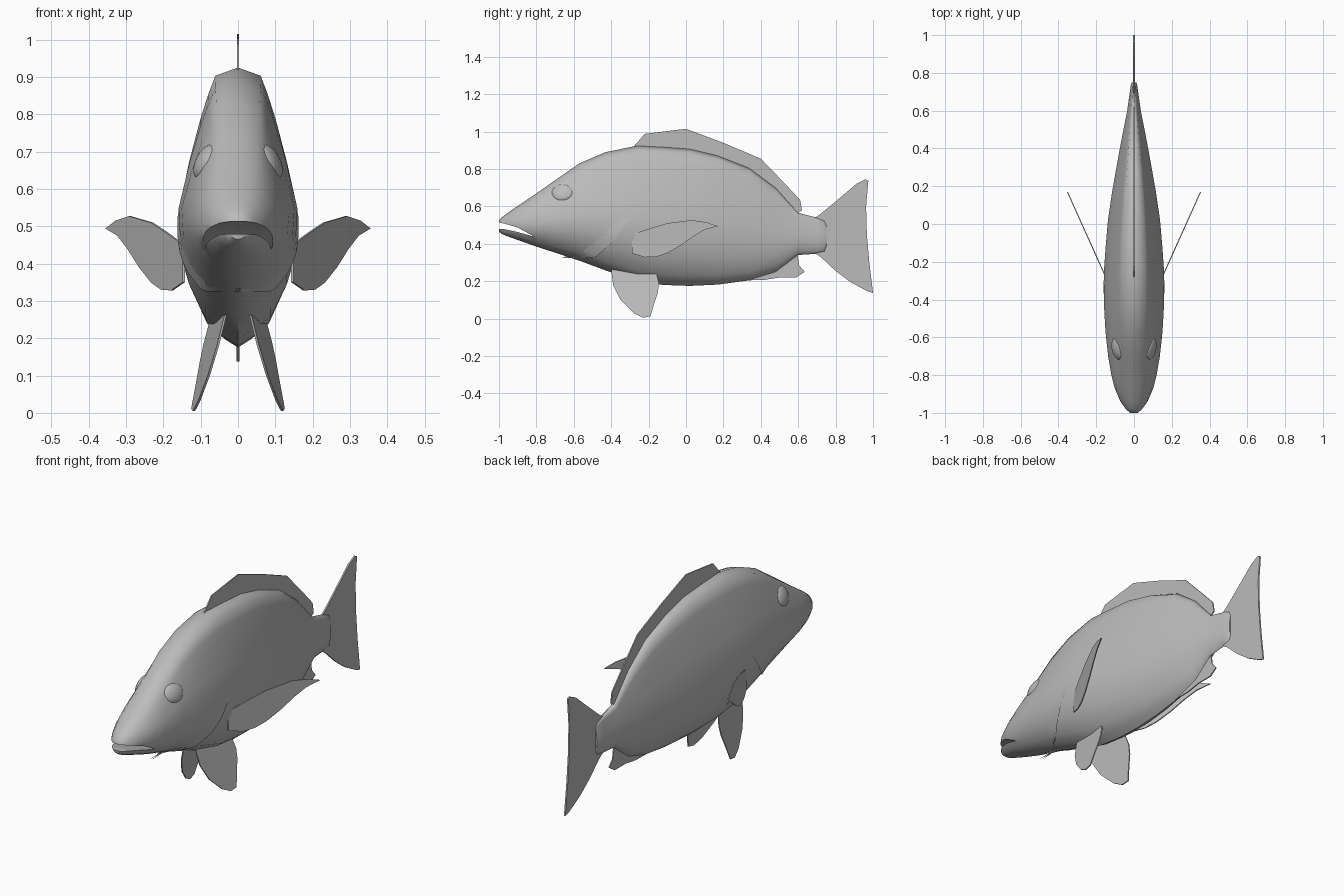
import bpy, bmesh, math
from mathutils import Euler

cube = bpy.data.objects.get("Cube")
if cube:
    bpy.data.objects.remove(cube, do_unlink=True)

grey = bpy.data.materials.new("plain grey")
grey.use_nodes = True
grey.diffuse_color = (0.5, 0.5, 0.5, 1)
grey.node_tree.nodes["Principled BSDF"].inputs["Base Color"].default_value = grey.diffuse_color


def add_mesh(name, verts, faces, angle=50):
    """Make an object with consistent normals and smooth shading by angle."""
    mesh = bpy.data.meshes.new(name)
    mesh.from_pydata(verts, [], faces)
    bm = bmesh.new()
    bm.from_mesh(mesh)
    bmesh.ops.recalc_face_normals(bm, faces=bm.faces)
    bm.to_mesh(mesh)
    bm.free()
    mesh.materials.append(grey)
    obj = bpy.data.objects.new(name, mesh)
    bpy.context.collection.objects.link(obj)
    smooth(obj, angle)
    return obj


def activate(obj):
    bpy.ops.object.select_all(action='DESELECT')
    obj.select_set(True)
    bpy.context.view_layer.objects.active = obj


def smooth(obj, angle):
    activate(obj)
    bpy.ops.object.shade_smooth_by_angle(angle=math.radians(angle))


def lerp_table(table, key):
    """Read an ascending table at key, with straight lines between rows."""
    key = min(max(key, table[0][0]), table[-1][0])
    for low, high in zip(table, table[1:]):
        if key <= high[0]:
            t = (key - low[0]) / (high[0] - low[0])
            return [a + (b - a) * t for a, b in zip(low[1:], high[1:])]


# Body stations: y, top, bottom, half width
STATIONS = [
    (-1, .525, .465, .025), (-.98, .545, .45, .045), (-.94, .575, .435, .072),
    (-.87, .622, .41, .102), (-.8, .67, .385, .12), (-.7, .74, .353, .137),
    (-.57, .83, .31, .151), (-.43, .89, .258, .159), (-.26, .925, .2, .16),
    (-.12, .918, .18, .15), (.02, .908, .175, .138), (.17, .872, .182, .116),
    (.34, .805, .205, .086), (.48, .7, .248, .06), (.6, .565, .34, .036),
    (.7, .54, .347, .022), (.74, .525, .355, .016), (.75, .5, .38, .012)]
# Cross-section: height fraction, width fraction
SECTION = [(0, 0), (.03, .25), (.08, .55), (.2, .82), (.31, .97), (.46, 1),
           (.65, .82), (.81, .63), (.9, .5), (.97, .38), (1, 0)]


def width_at(y, fraction):
    """Half width of the body; the snout blends to an ellipse."""
    half = lerp_table(STATIONS, y)[2]
    blend = min(max((-.6 - y) / .35, 0), 1)
    oval = 2 * math.sqrt(max(fraction * (1 - fraction), 0))
    return half * (lerp_table(SECTION, fraction)[0] * (1 - blend) + oval * blend)


def prism(name, outline, thickness, x_at, angle=30):
    """Thin plate from a (y, z) outline; x_at places it sideways."""
    n = len(outline)
    verts = [(x_at(y, z) + s * thickness / 2, y, z) for s in (-1, 1) for y, z in outline]
    faces = [range(n), range(n, 2 * n)]
    faces += [(i, (i + 1) % n, n + (i + 1) % n, n + i) for i in range(n)]
    return add_mesh(name, verts, faces, angle)


# Body loft
verts, faces = [], []
fractions = [row[0] for row in SECTION]
for y, top, bottom, _ in STATIONS:
    side = [(width_at(y, f), y, bottom + f * (top - bottom)) for f in fractions]
    verts += side + [(-x, y, z) for x, y, z in side[-2:0:-1]]
ring = 2 * len(SECTION) - 2
for s in range(len(STATIONS) - 1):
    for i in range(ring):
        a, b = s * ring + i, s * ring + (i + 1) % ring
        faces.append((a, b, b + ring, a + ring))
faces += [range(ring), range(len(verts) - ring, len(verts))]
body = add_mesh("body", verts, faces)

# Mouth opening cut as a wedge
cutter = prism("mouth_cutter", [(-1.1, .53), (-.97, .508), (-.9, .487), (-.81, .438),
                                (-.9, .463), (-.97, .478), (-1.1, .482)], 1, lambda y, z: 0)
cutter.hide_render = True
cut = body.modifiers.new("mouth", 'BOOLEAN')
cut.object = cutter
cut.operation = 'DIFFERENCE'
cut.solver = 'EXACT'
activate(body)
bpy.ops.object.modifier_apply(modifier=cut.name)
bpy.data.objects.remove(cutter, do_unlink=True)
smooth(body, 50)

# Fins on the centre line
prism("dorsal_fin", [(-.28, .92), (-.22, .988), (0, 1.015), (.2, .94), (.4, .855),
                     (.54, .71), (.61, .635), (.62, .58), (.59, .56), (.47, .69),
                     (.33, .79), (.16, .85), (0, .88)], .006, lambda y, z: 0)
prism("anal_fin", [(.3, .204), (.42, .207), (.5, .22), (.59, .22), (.635, .25),
                   (.605, .285), (.595, .35), (.48, .3), (.38, .24)], .006, lambda y, z: 0)
prism("tail_fin", [(.66, .52), (.72, .56), (.84, .66), (.91, .72), (.96, .745),
                   (.975, .738), (.963, .6), (.967, .45), (.98, .3), (1, .138),
                   (.97, .146), (.88, .195), (.8, .255), (.72, .33), (.66, .37)],
      .008, lambda y, z: 0)

# Paired parts
PECTORAL = [(-.29, .45), (-.2, .48), (-.1, .51), (.03, .527), (.11, .515), (.17, .494),
            (.1, .475), (.04, .44), (-.03, .39), (-.1, .35), (-.16, .33), (-.22, .328),
            (-.29, .35)]
PELVIC = [(-.4, .262), (-.39, .18), (-.35, .1), (-.28, .03), (-.23, .005), (-.19, .012),
          (-.17, .08), (-.15, .14), (-.145, .19), (-.16, .25)]
GILL_EDGE = [(0, -.56, .325), (.3, -.49, .325), (.6, -.4, .4), (1, -.28, .56)]

for label, sign in (("left", 1), ("right", -1)):
    prism(label + "_pectoral_fin", PECTORAL, .006,
          lambda y, z: sign * (.15 + .45 * (y + .28)))
    prism(label + "_pelvic_fin", PELVIC, .006,
          lambda y, z: sign * (.035 + .23 * (.255 - z) + .15 * (y + .4)))

    # Gill cover: a flap that lifts at its rear edge and sinks into the head
    verts, faces, rows, cols = [], [], 12, 4
    for i in range(rows + 1):
        u = i / rows
        edge_y, z = lerp_table(GILL_EDGE, u)
        for j in range(cols + 1):
            v = j / cols
            y = edge_y - .16 * v
            top, bottom, _ = lerp_table(STATIONS, y)
            f = min(max((z - bottom) / (top - bottom), 0), 1)
            lift = .01 * (1 - v) * (1 - u ** 3) - .006 * v
            verts.append((sign * (width_at(y, f) + lift), y, z))
    step = cols + 1
    for i in range(rows):
        for j in range(cols):
            a = i * step + j
            faces.append((a, a + 1, a + step + 1, a + step))
    add_mesh(label + "_gill_cover", verts, faces)

    # Eye: flattened ball turned to lie on the cheek
    bpy.ops.mesh.primitive_uv_sphere_add(segments=24, ring_count=14, radius=1,
                                         location=(sign * .087, -.66, .673))
    eye = bpy.context.object
    eye.name = label + "_eye"
    eye.scale = (.024, .06, .05)
    eye.rotation_euler = Euler((0, sign * -.45, sign * -.22))
    eye.data.materials.append(grey)
    smooth(eye, 50)
